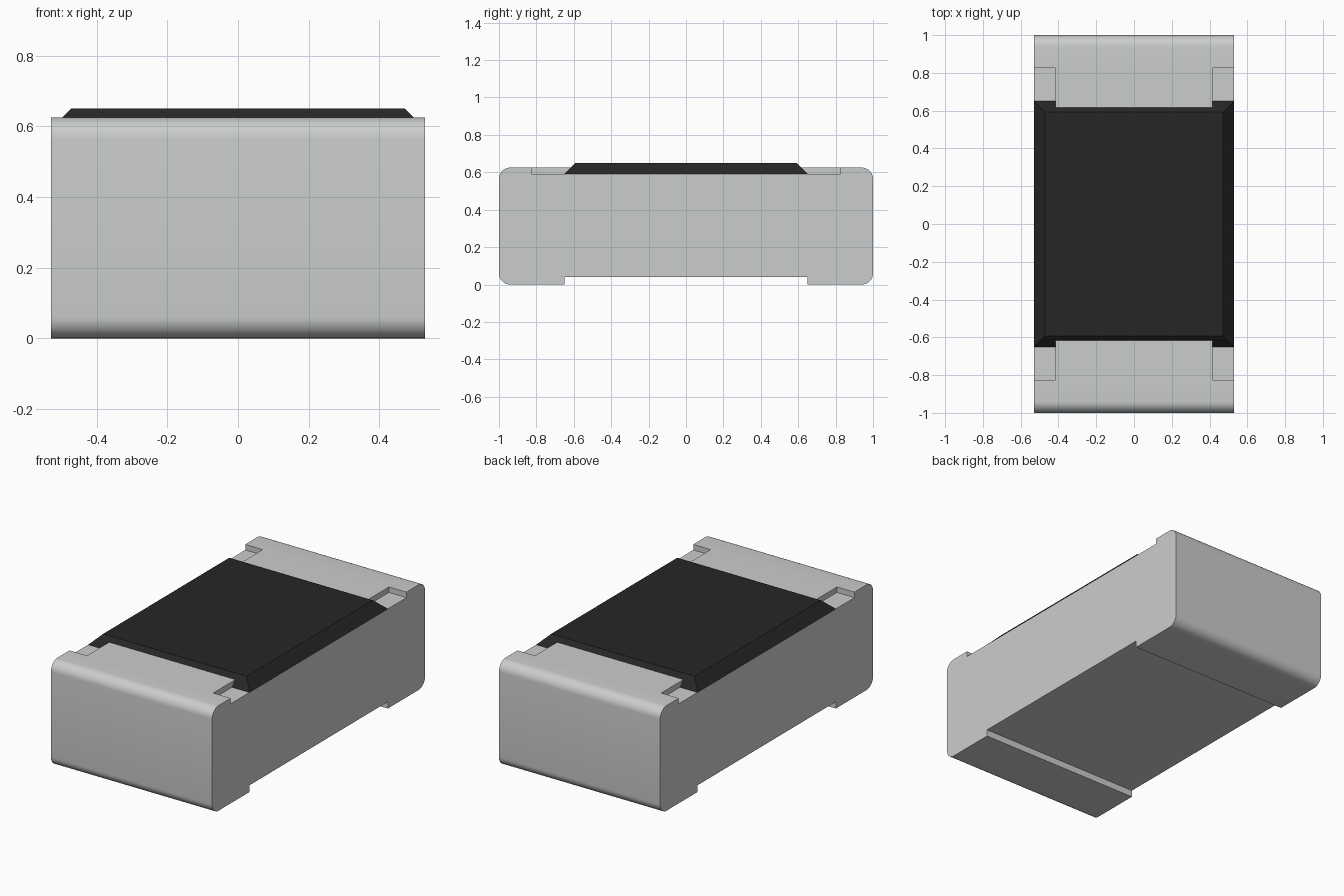
import bpy, bmesh, math

cube = bpy.data.objects.get("Cube")
if cube:
    bpy.data.objects.remove(cube, do_unlink=True)

HX, HY = 0.53, 1.0                 # half width, half length
TOP, FLOOR, COAT = 0.625, 0.592, 0.65
FOOT, FOOT_Y, R = 0.04, 0.65, 0.06


def material(name, rgb):
    m = bpy.data.materials.new(name)
    m.use_nodes = True
    m.diffuse_color = (*rgb, 1)
    b = m.node_tree.nodes["Principled BSDF"]
    b.inputs["Base Color"].default_value = (*rgb, 1)
    b.inputs["Roughness"].default_value = 0.6
    return m


def loft(name, rings, mat):
    """Closed solid through rings with equal point counts."""
    bm = bmesh.new()
    loops = [[bm.verts.new(p) for p in ring] for ring in rings]
    for a, b in zip(loops, loops[1:]):
        for i in range(len(a)):
            j = (i + 1) % len(a)
            bm.faces.new((a[i], a[j], b[j], b[i]))
    bm.faces.new(loops[0])
    bm.faces.new(loops[-1])
    bmesh.ops.recalc_face_normals(bm, faces=bm.faces[:])
    me = bpy.data.meshes.new(name)
    bm.to_mesh(me)
    bm.free()
    me.materials.append(mat)
    ob = bpy.data.objects.new(name, me)
    bpy.context.collection.objects.link(ob)
    return ob


def rect(x, y, z):
    return [(-x, -y, z), (x, -y, z), (x, y, z), (-x, y, z)]


grey = material("light grey", (0.60, 0.615, 0.61))
black = material("coating black", (0.019, 0.019, 0.019))

# Body: side profile with rounded ends and two feet, extruded across the width
half = [(FOOT_Y, FOOT), (FOOT_Y, 0)]
for cz, start in ((R, -90), (TOP - R, 0)):
    for k in range(9):
        a = math.radians(start + k * 90 / 8)
        half.append((HY - R + R * math.cos(a), cz + R * math.sin(a)))
profile = half + [(-y, z) for y, z in reversed(half)]
body = loft("body", [[(x, y, z) for y, z in profile] for x in (-HX, HX)], grey)

# Recess in the top: open middle plus a notch at each terminal corner
quarter = [(0.6, 0.825), (0.415, 0.825), (0.415, 0.60)]
outline = (quarter + [(-x, y) for x, y in reversed(quarter)]
           + [(-x, -y) for x, y in quarter]
           + [(x, -y) for x, y in reversed(quarter)])
cutter = loft("recess_cutter", [[(x, y, z) for x, y in outline] for z in (FLOOR, 0.75)], grey)
cutter.hide_render = True
mod = body.modifiers.new("recess", "BOOLEAN")
mod.operation, mod.solver, mod.object = "DIFFERENCE", "EXACT", cutter
bpy.context.view_layer.objects.active = body
body.select_set(True)
bpy.ops.object.modifier_apply(modifier=mod.name)
bpy.data.objects.remove(cutter, do_unlink=True)
bpy.ops.object.shade_smooth_by_angle(angle=math.radians(30))

# Protective coating: low slab with sloped edges
loft("coating", [rect(HX, 0.65, FLOOR), rect(0.472, 0.592, COAT)], black)
